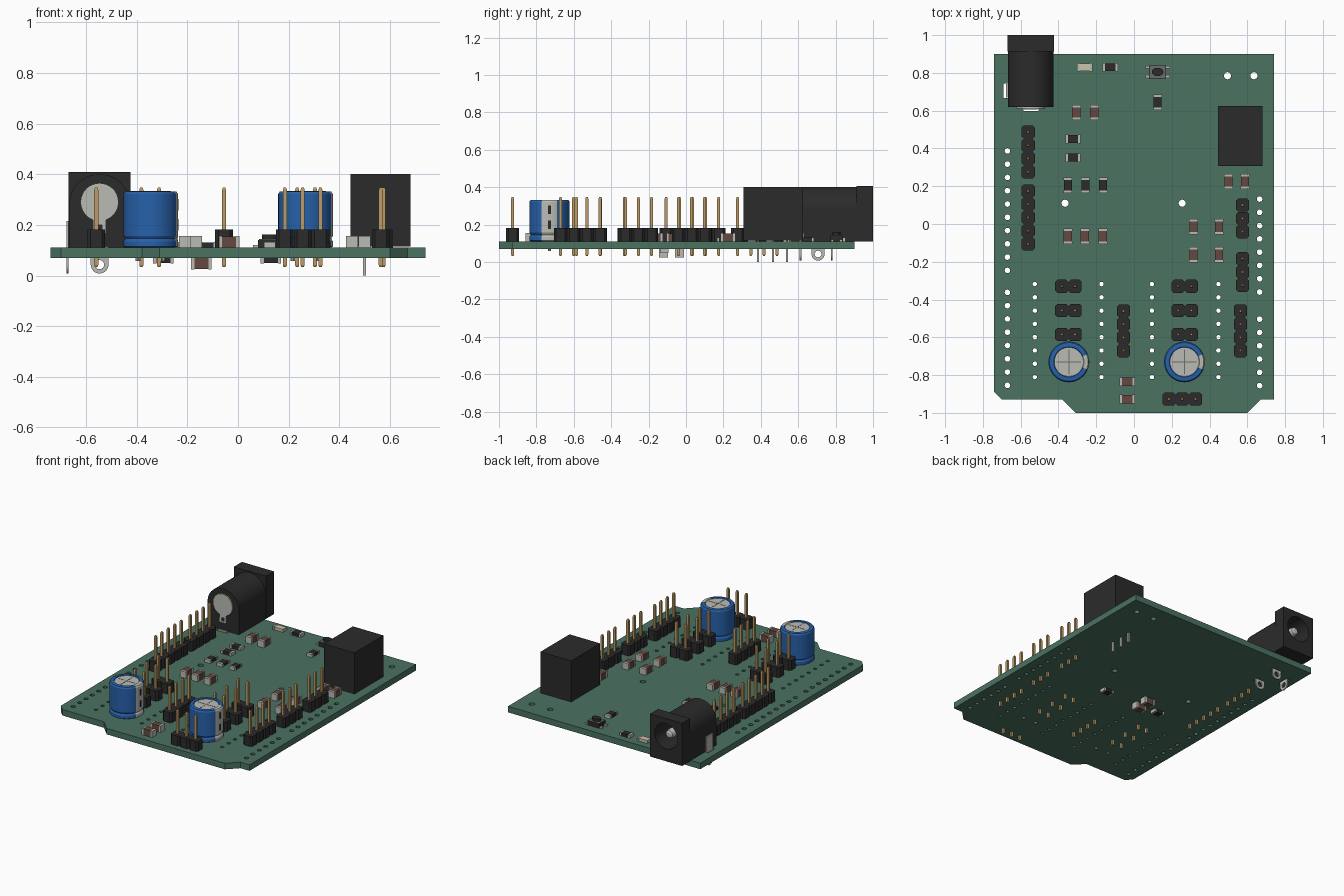
import bpy, bmesh, math
from mathutils import Matrix, Vector

if "Cube" in bpy.data.objects:
    bpy.data.objects.remove(bpy.data.objects["Cube"])

COLORS = dict(green=(.07, .17, .12), black=(.024, .024, .024), tin=(.5, .5, .46), gold=(.5, .33, .13),
              blue=(.02, .12, .4), brown=(.13, .065, .05), cream=(.6, .55, .42), dark=(.15, .15, .15))
MATS = {}
for key, c in COLORS.items():
    MATS[key] = bpy.data.materials.new(key)
    MATS[key].diffuse_color = (*c, 1)


def circle(r=1, n=24, c=(0, 0), a0=0, a1=360):
    full = a1 - a0 == 360
    steps = n if full else n - 1
    return [(c[0] + r * math.cos(math.radians(a0 + (a1 - a0) * i / steps)),
             c[1] + r * math.sin(math.radians(a0 + (a1 - a0) * i / steps))) for i in range(n)]


def rect(x0, y0, x1, y1):
    return [(x0, y0), (x1, y0), (x1, y1), (x0, y1)]


def smooth(ob):
    bpy.ops.object.select_all(action='DESELECT')
    ob.select_set(True)
    bpy.context.view_layer.objects.active = ob
    bpy.ops.object.shade_smooth_by_angle(angle=math.radians(30))


class Part:
    """One object made of lofted pieces in one or more materials."""

    def __init__(self, name, *mats):
        self.name, self.mats, self.bm = name, mats, bmesh.new()

    def loft(self, pts, sections, at=(0, 0, 0), mat=0, rot=Matrix()):
        rings = [[self.bm.verts.new(Vector(at) + rot @ Vector((x * s, y * s, z))) for x, y in pts]
                 for z, s in sections]
        n = len(pts)
        faces = [self.bm.faces.new((a[i], a[(i + 1) % n], b[(i + 1) % n], b[i]))
                 for a, b in zip(rings, rings[1:]) for i in range(n)]
        faces += [self.bm.faces.new(rings[0][::-1]), self.bm.faces.new(rings[-1])]
        for f in faces:
            f.material_index = mat
        return faces

    def box(self, c, s, mat=0):
        self.loft(rect(-s[0] / 2, -s[1] / 2, s[0] / 2, s[1] / 2), [(-s[2] / 2, 1), (s[2] / 2, 1)], c, mat)

    def done(self, round_=False):
        bmesh.ops.recalc_face_normals(self.bm, faces=self.bm.faces)
        me = bpy.data.meshes.new(self.name)
        self.bm.to_mesh(me)
        for m in self.mats:
            me.materials.append(MATS[m])
        ob = bpy.data.objects.new(self.name, me)
        bpy.context.collection.objects.link(ob)
        if round_:
            smooth(ob)
        return ob


def plate(name, mat, loops, depth, loc, rot=(0, 0, 0)):
    """Flat outline with holes, extruded about its own plane."""
    cu = bpy.data.curves.new(name, 'CURVE')
    cu.dimensions, cu.fill_mode, cu.extrude = '2D', 'BOTH', depth / 2
    for loop in loops:
        sp = cu.splines.new('POLY')
        sp.points.add(len(loop) - 1)
        for p, (x, y) in zip(sp.points, loop):
            p.co = (x, y, 0, 1)
        sp.use_cyclic_u = True
    tmp = bpy.data.objects.new(name + "_tmp", cu)
    bpy.context.collection.objects.link(tmp)
    me = bpy.data.meshes.new_from_object(tmp.evaluated_get(bpy.context.evaluated_depsgraph_get()))
    bpy.data.objects.remove(tmp)
    bm = bmesh.new()
    bm.from_mesh(me)
    bmesh.ops.remove_doubles(bm, verts=bm.verts, dist=1e-5)
    bmesh.ops.recalc_face_normals(bm, faces=bm.faces)
    bm.to_mesh(me)
    me.materials.clear()
    me.materials.append(MATS[mat])
    ob = bpy.data.objects.new(name, me)
    ob.location, ob.rotation_euler = loc, rot
    bpy.context.collection.objects.link(ob)
    smooth(ob)


# circuit board with its rows of holes and slots
P = .0703
outline = [(-.74, .9), (.74, .9), (.74, -.93), (.67, -.93), (.6, -1), (-.31, -1), (-.38, -.93), (-.7, -.93), (-.74, -.89)]
holes = []
for x, y, n, r in [(-.67, .387, 10, .015), (-.67, -.362, 8, .015), (.665, .132, 8, .015), (.665, -.504, 6, .015),
                   (-.525, -.318, 8, .012), (-.172, -.318, 8, .012), (.095, -.318, 8, .012), (.447, -.318, 8, .012)]:
    holes += [circle(r, 12, (x, y - i * P)) for i in range(n)]
holes += [circle(.019, 16, c) for c in [(.495, .785), (.635, .785), (-.365, .11), (.255, .11)]]
holes += [rect(-.69, .668, -.66, .745), rect(-.585, .597, -.505, .625), rect(-.585, .765, -.505, .795)]
plate("circuit_board", 'green', [outline] + holes, .042, (0, 0, .09))

# pin headers
h, c = .035, .012
octagon = [(-h, -h + c), (-h + c, -h), (h - c, -h), (h, -h + c), (h, h - c), (h - c, h), (-h + c, h), (-h, h - c)]
w = .008
for k, (x, y, n, dx, dy) in enumerate(
        [(-.56, .487, 4, 0, -P), (-.56, .175, 5, 0, -P), (-.055, -.46, 4, 0, -P), (.575, .1, 3, 0, -P),
         (.575, -.184, 3, 0, -P), (.564, -.46, 4, 0, -P), (.185, -.927, 3, P, 0)]
        + [(x, y, 2, P, 0) for x in (-.382, .234) for y in (-.33, -.458, -.585)]):
    hd = Part(f"pin_header_{k + 1}", 'black', 'gold')
    for i in range(n):
        at = (x + dx * i, y + dy * i, 0)
        hd.loft(octagon, [(.11, 1), (.181, 1)], at)
        hd.loft(rect(-w, -w, w, w), [(.033, .6), (.041, 1), (.338, 1), (.348, .6)], at, 1)
    hd.done()

# electrolytic capacitors with pale stripe and vented top
for x, side in ((-.345, "left"), (.267, "right")):
    cap = Part(f"capacitor_{side}", 'blue', 'tin', 'black', 'dark')
    at = Vector((x, -.73, 0))
    fs = cap.loft(circle(1, 48), [(.11, .1), (.115, .108), (.135, .108), (.146, .101), (.157, .108), (.322, .108),
                                  (.331, .102), (.333, .08), (.329, .077)], at)
    for f in fs:
        d = f.calc_center_median() - at
        if d.xy.length < .01:
            f.material_index = 1 if d.z > .2 else 2
        elif abs(math.atan2(d.y, d.x)) < math.radians(25):
            f.material_index = 1
    for z in (.28, .2):
        cap.box(at + Vector((.107, 0, z)), (.004, .014, .045), 2)
    cap.box(at + Vector((0, 0, .329)), (.13, .005, .002), 3)
    cap.box(at + Vector((0, 0, .329)), (.005, .13, .002), 3)
    for s in (-.05, .05):
        cap.loft(circle(.009, 10), [(.058, 1), (.112, 1)], at + Vector((s, 0, 0)), 1)
    cap.done(True)


# surface-mount chips: body with metal ends
def chip(name, x, y, upright, body, under=False):
    thick = .043 if body == 'brown' else .02
    z = .069 - thick / 2 if under else .111 + thick / 2
    wid = .044 if body == 'brown' else .042
    p = Part(name, body, 'tin')

    def seg(off, length, grow, m):
        s = (wid + grow, length) if upright else (length, wid + grow)
        o = (x, y + off, z) if upright else (x + off, y, z)
        p.box(o, (*s, thick + grow), m)
    seg(0, .06, 0, 0)
    for e in (-1, 1):
        seg(e * .034, .013, .003, 1)
    p.done()


V, H = True, False
for i, a in enumerate([(-.305, .59, V), (-.21, .59, V), (-.35, -.065, V), (-.26, -.065, V), (-.165, -.065, V),
                       (.5, .225, V), (.588, .225, V), (.315, -.015, V), (.45, -.015, V), (.315, -.163, V),
                       (.45, -.163, V), (-.035, -.835, H), (-.035, -.927, H)]):
    chip(f"ceramic_capacitor_{i + 1}", *a, 'brown')
for i, a in enumerate([(-.323, .45, H), (-.323, .352, H), (-.125, .83, H), (-.35, .205, V), (-.257, .205, V),
                       (-.163, .205, V), (.125, .645, V)]):
    chip(f"resistor_{i + 1}", *a, 'black')
chip("indicator_lamp", -.26, .83, H, 'cream')
for i, y in enumerate((-.12, -.035)):
    chip(f"underside_capacitor_{i + 1}", -.145, y, H, 'brown', True)
for i, x in enumerate((-.295, .13)):
    chip(f"underside_resistor_{i + 1}", x, -.116, H, 'black', True)

# reset push button
b = Part("push_button", 'black', 'dark', 'tin')
b.box((.125, .805, .126), (.09, .07, .03))
b.box((.125, .805, .142), (.086, .066, .004), 1)
b.loft([(x * 1.4, y) for x, y in circle(.022, 24)], [(.14, 1), (.162, 1)], (.125, .805, 0))
for sx in (-1, 1):
    for sy in (-1, 1):
        b.box((.125 + sx * .053, .805 + sy * .024, .116), (.024, .014, .01), 2)
b.done(True)

# tall regulator block with three legs
reg = Part("regulator_block", 'black', 'tin')
reg.box((.563, .467, .258), (.236, .318, .286))
for y in (.385, .465, .54):
    reg.box((.5, y, .06), (.012, .012, .12), 1)
reg.done()

# power jack: square flange, arched barrel, closed rear and centre pin
X, R90 = -.547, (math.pi / 2, 0, 0)
hole = circle(.088, 40, (0, .285))
arch = [(-.121, .111), (.121, .111)] + circle(.121, 25, (0, .28), 0, 180)
plate("jack_flange", 'black', [rect(-.123, .111, .123, .408), hole], .088, (X, .956, 0), R90)
plate("jack_barrel", 'black', [arch, hole], .262, (X, .781, 0), R90)
plate("jack_rear", 'black', [arch], .03, (X, .635, 0), R90)
pin = Part("jack_centre_pin", 'tin')
pin.loft(circle(.03, 20), [(.64, 1), (.95, 1), (.965, .85), (.972, .5)], (X, 0, .285), 0, Matrix.Rotation(-math.pi / 2, 4, 'X') .to_3x3().to_4x4())
pin.done(True)

# jack contacts: rear disc with tongue, and three ring-ended solder tabs
tongue = circle(.075, 31, (0, .29), -70, 250) + [(-.026, .165), (.026, .165)]
plate("jack_rear_contact", 'tin', [tongue, rect(-.01, .175, .01, .2)], .008, (X, .616, 0), R90)


def tab(name, loc, turn, top):
    ring = circle(.035, 17, (0, .043), 180, 360) + [(.035, top), (-.035, top)]
    plate(name, 'tin', [ring, circle(.018, 16, (0, .043))], .009, loc, (math.pi / 2, 0, turn))


tab("rear_solder_tab", (X, .612, 0), 0, .115)
tab("middle_solder_tab", (X, .78, 0), 0, .115)
tab("side_solder_tab", (-.674, .706, 0), math.pi / 2, .215)

for m in bpy.data.materials:
    if m.users and not m.is_grease_pencil:
        m.use_nodes = True
        m.node_tree.nodes["Principled BSDF"].inputs["Base Color"].default_value = m.diffuse_color
